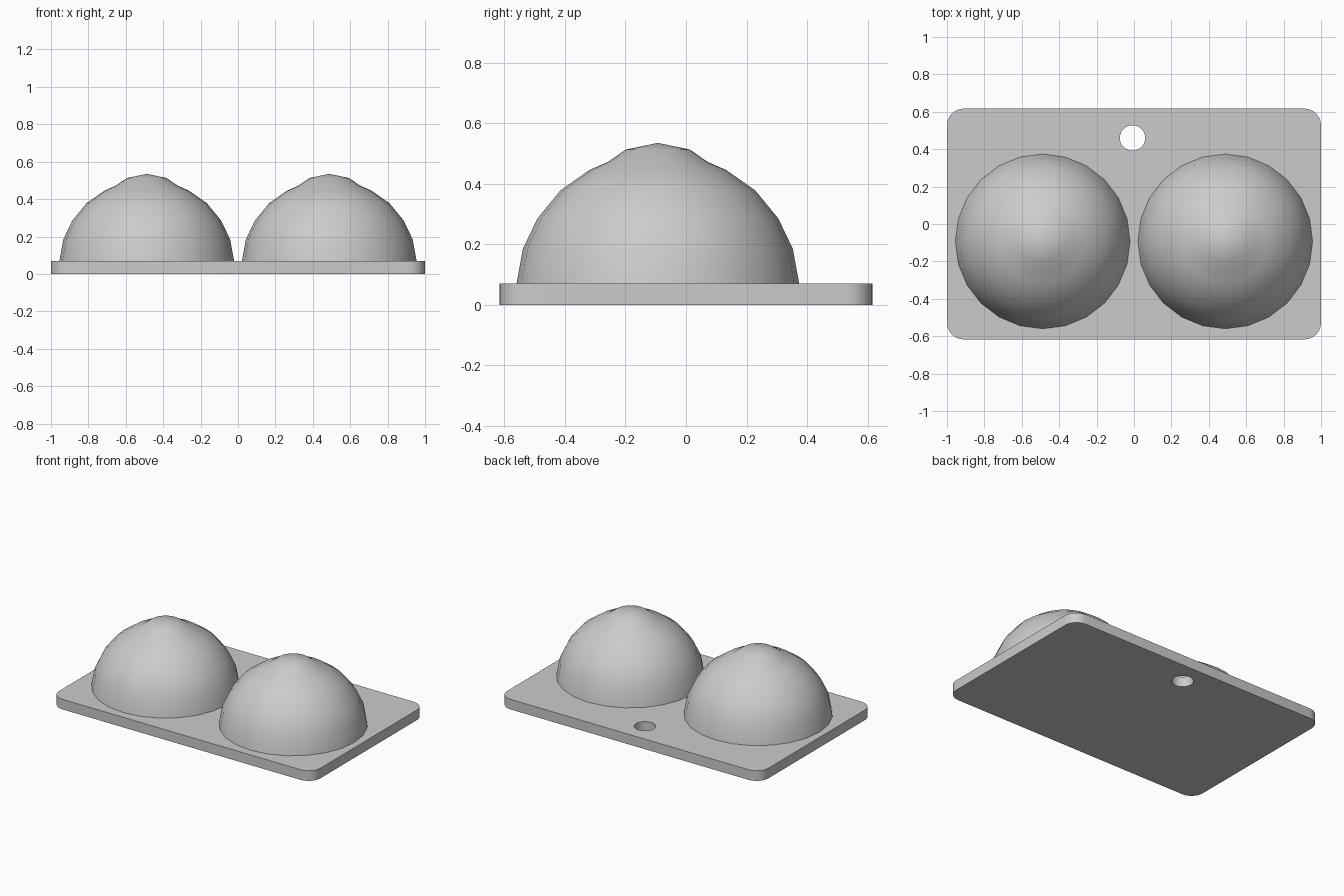
import bpy, bmesh
from math import sin, cos, pi, radians

cube = bpy.data.objects.get("Cube")
if cube:
    bpy.data.objects.remove(cube, do_unlink=True)

grey = bpy.data.materials.new("light_grey")
grey.use_nodes = True
grey.diffuse_color = (0.6, 0.6, 0.6, 1)
grey.node_tree.nodes["Principled BSDF"].inputs["Base Color"].default_value = (0.6, 0.6, 0.6, 1)

PLATE_TOP = 0.07


def arc(cx, cy, radius, start, sweep, steps):
    """Points along a circular arc, end point included."""
    return [(cx + radius * cos(start + sweep * i / steps),
             cy + radius * sin(start + sweep * i / steps)) for i in range(steps + 1)]


def select_only(obj):
    bpy.ops.object.select_all(action="DESELECT")
    obj.select_set(True)
    bpy.context.view_layer.objects.active = obj


def finish(obj):
    select_only(obj)
    bpy.ops.object.shade_smooth_by_angle(angle=radians(40))


# Base plate: rounded rectangle with a round hanging hole, extruded
half_x, half_y, corner = 1.0, 0.617, 0.09
outline = []
for i, (sx, sy) in enumerate([(1, 1), (-1, 1), (-1, -1), (1, -1)]):
    outline += arc(sx * (half_x - corner), sy * (half_y - corner), corner, i * pi / 2, pi / 2, 6)
hole = arc(-0.008, 0.46, 0.068, 0, 2 * pi, 32)[:-1]

curve = bpy.data.curves.new("base_plate", "CURVE")
curve.dimensions = "2D"
curve.fill_mode = "BOTH"
curve.extrude = PLATE_TOP / 2
for loop in (outline, hole):
    spline = curve.splines.new("POLY")
    spline.points.add(len(loop) - 1)
    for point, (x, y) in zip(spline.points, loop):
        point.co = (x, y, 0, 1)
    spline.use_cyclic_u = True
curve.materials.append(grey)
plate = bpy.data.objects.new("base_plate", curve)
plate.location.z = PLATE_TOP / 2
bpy.context.collection.objects.link(plate)
select_only(plate)
bpy.ops.object.convert(target="MESH")
plate = bpy.context.object
bm = bmesh.new()
bm.from_mesh(plate.data)
bmesh.ops.remove_doubles(bm, verts=bm.verts, dist=0.0005)
bmesh.ops.recalc_face_normals(bm, faces=bm.faces)
bm.to_mesh(plate.data)
bm.free()
finish(plate)

# Domes: a lathed profile with a small raised tip
PROFILE = [(0.467, PLATE_TOP), (0.446, 0.185), (0.398, 0.285), (0.322, 0.378),
           (0.225, 0.446), (0.165, 0.472), (0.106, 0.513)]
TIP = 0.535
SIDES = 24


def dome(name, x):
    bm = bmesh.new()
    rings = [[bm.verts.new((r * cos(2 * pi * i / SIDES), r * sin(2 * pi * i / SIDES), z))
              for i in range(SIDES)] for r, z in PROFILE]
    tip = bm.verts.new((0, 0, TIP))
    for i in range(SIDES):
        j = (i + 1) % SIDES
        for low, high in zip(rings, rings[1:]):
            bm.faces.new((low[i], low[j], high[j], high[i]))
        bm.faces.new((rings[-1][i], rings[-1][j], tip))
    mesh = bpy.data.meshes.new(name)
    bm.to_mesh(mesh)
    bm.free()
    mesh.materials.append(grey)
    obj = bpy.data.objects.new(name, mesh)
    obj.location = (x, -0.093, 0)
    bpy.context.collection.objects.link(obj)
    finish(obj)


dome("left_dome", 0.488)
dome("right_dome", -0.488)
